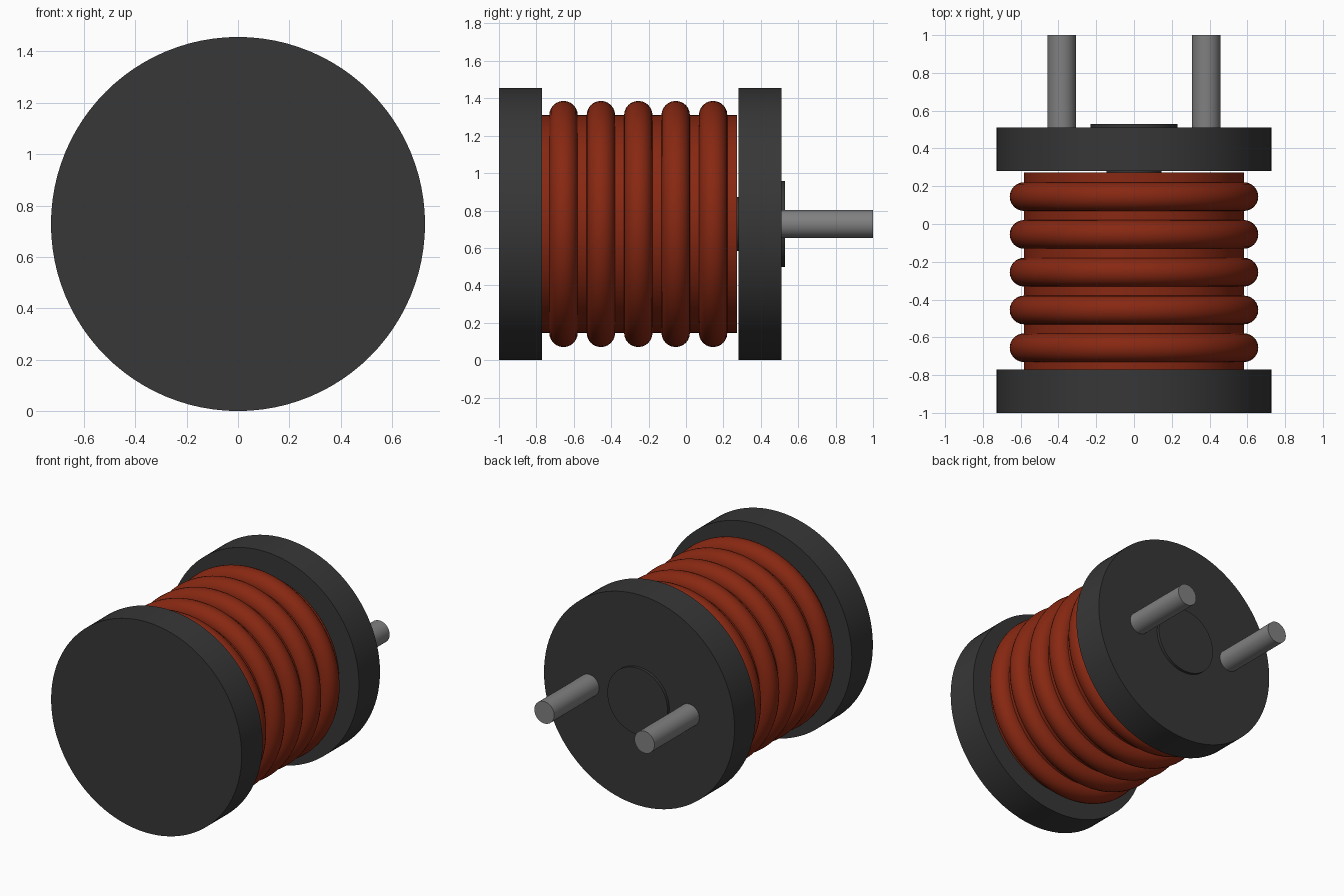
import bpy
import math

cube = bpy.data.objects.get("Cube")
if cube:
    bpy.data.objects.remove(cube, do_unlink=True)

AXIS_Z = 0.728  # height of the spool axis


def material(name, rgb, rough=0.6):
    m = bpy.data.materials.new(name)
    m.use_nodes = True
    m.diffuse_color = (*rgb, 1)
    bsdf = m.node_tree.nodes["Principled BSDF"]
    bsdf.inputs["Base Color"].default_value = (*rgb, 1)
    bsdf.inputs["Roughness"].default_value = rough
    return m


charcoal = material("charcoal ferrite", (0.038, 0.038, 0.038))
copper = material("red copper", (0.245, 0.021, 0.006))
steel = material("grey metal", (0.216, 0.216, 0.216))


def finish(name, mat):
    ob = bpy.context.object
    ob.name = ob.data.name = name
    ob.data.materials.append(mat)
    bpy.ops.object.shade_smooth_by_angle(angle=math.radians(35))


def rod(name, mat, radius, y0, y1, x=0.0, sides=64):
    """Cylinder lying along y from y0 to y1."""
    bpy.ops.mesh.primitive_cylinder_add(
        vertices=sides, radius=radius, depth=y1 - y0,
        location=(x, (y0 + y1) / 2, AXIS_Z), rotation=(math.pi / 2, 0, 0))
    finish(name, mat)


# End flanges, with the core passing through the rear one
rod("front_flange", charcoal, 0.728, -1.0, -0.77, sides=96)
rod("rear_flange", charcoal, 0.728, 0.28, 0.51, sides=96)
rod("core", charcoal, 0.145, -0.80, 0.30)
rod("rear_boss", charcoal, 0.23, 0.50, 0.53)

# Winding body and its raised turns
rod("winding_body", copper, 0.582, -0.775, 0.272, sides=96)
for i in range(5):
    bpy.ops.mesh.primitive_torus_add(
        major_radius=0.582, minor_radius=0.076,
        major_segments=96, minor_segments=24,
        location=(0, -0.655 + 0.2 * i, AXIS_Z), rotation=(math.pi / 2, 0, 0))
    finish(f"winding_turn_{i + 1}", copper)

# Two terminal pins at the rear
for side, x in (("left", 0.383), ("right", -0.383)):
    rod(f"{side}_pin", steel, 0.076, 0.50, 1.0, x=x, sides=32)
